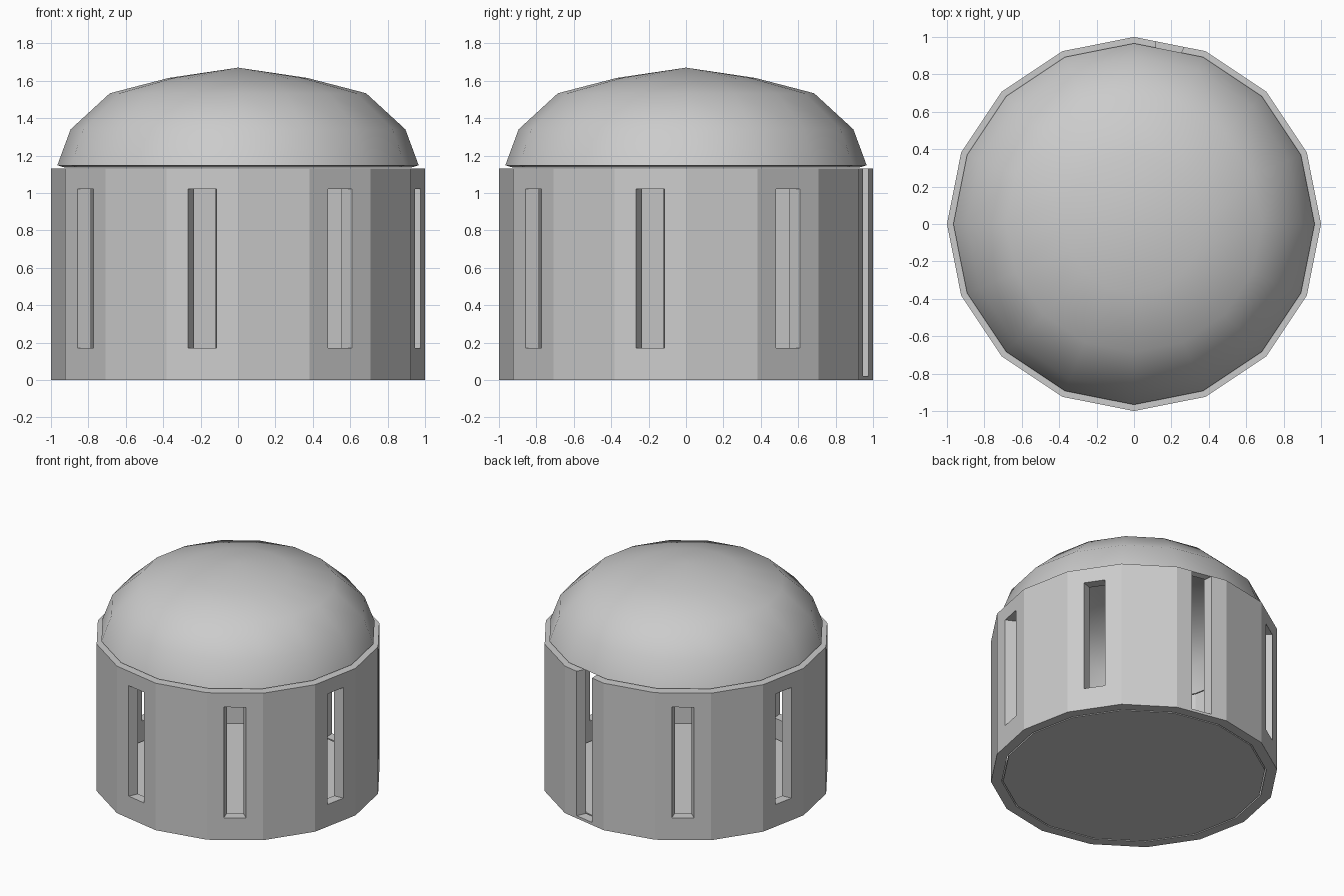
import bpy, bmesh
from math import sin, cos, radians, tau

if "Cube" in bpy.data.objects:
    bpy.data.objects.remove(bpy.data.objects["Cube"])

SIDES = 16


def make_object(name, bm):
    bmesh.ops.recalc_face_normals(bm, faces=bm.faces)
    mesh = bpy.data.meshes.new(name)
    bm.to_mesh(mesh)
    bm.free()
    obj = bpy.data.objects.new(name, mesh)
    bpy.context.collection.objects.link(obj)
    return obj


def lathe(name, profile, closed=True):
    """Turn an (r, z) profile around z; points with r = 0 become a single pole."""
    bm = bmesh.new()
    rings = []
    for r, z in profile:
        if r == 0:
            rings.append([bm.verts.new((0, 0, z))] * SIDES)
        else:
            rings.append([bm.verts.new((r * cos(tau * i / SIDES), r * sin(tau * i / SIDES), z))
                          for i in range(SIDES)])
    pairs = list(zip(rings, rings[1:]))
    if closed:
        pairs.append((rings[-1], rings[0]))
    for a, b in pairs:
        for i in range(SIDES):
            j = (i + 1) % SIDES
            corners = list(dict.fromkeys((a[i], a[j], b[j], b[i])))
            if len(corners) > 2:
                bm.faces.new(corners)
    return make_object(name, bm)


def add_slot(bm, angle, z0, z1):
    """Opening that narrows slightly towards the inside."""
    a = radians(angle)
    corners = []
    for z in (z0, z1):
        for d, half in ((0.86, 0.046), (1.05, 0.095)):
            for s in (-half, half):
                corners.append(bm.verts.new((d * cos(a) - s * sin(a), d * sin(a) + s * cos(a), z)))
    for f in ((0, 1, 3, 2), (4, 6, 7, 5), (0, 4, 5, 1), (1, 5, 7, 3), (3, 7, 6, 2), (2, 6, 4, 0)):
        bm.faces.new([corners[k] for k in f])


# Hollow drum wall
wall = lathe("drum_wall", [(1, 0), (1, 1.13), (0.925, 1.13), (0.925, 0)])

# Seven windows and one doorway open to the top at the back
bm = bmesh.new()
for k in range(8):
    angle = 78.75 + 45 * k
    if k == 0:
        add_slot(bm, angle, 0.02, 1.3)
    else:
        add_slot(bm, angle, 0.17, 1.02)
cutter = make_object("slot_cutter", bm)
cutter.hide_render = True
cutter.hide_viewport = True
mod = wall.modifiers.new("slots", "BOOLEAN")
mod.object = cutter
mod.operation = 'DIFFERENCE'
mod.solver = 'EXACT'

# Floor disc, just clear of the wall
lathe("floor", [(0, 0), (0.915, 0), (0.915, 0.02), (0, 0.02)], closed=False)

# Dome shell with a sloping rim
dome = lathe("dome", [(0, 1.67), (0.37, 1.615), (0.685, 1.533), (0.895, 1.34), (0.966, 1.148),
                      (0.927, 1.136), (0.86, 1.32), (0.66, 1.503), (0.36, 1.58), (0, 1.635)],
             closed=False)
bpy.context.view_layer.objects.active = dome
dome.select_set(True)
bpy.ops.object.shade_smooth_by_angle(angle=radians(50))
